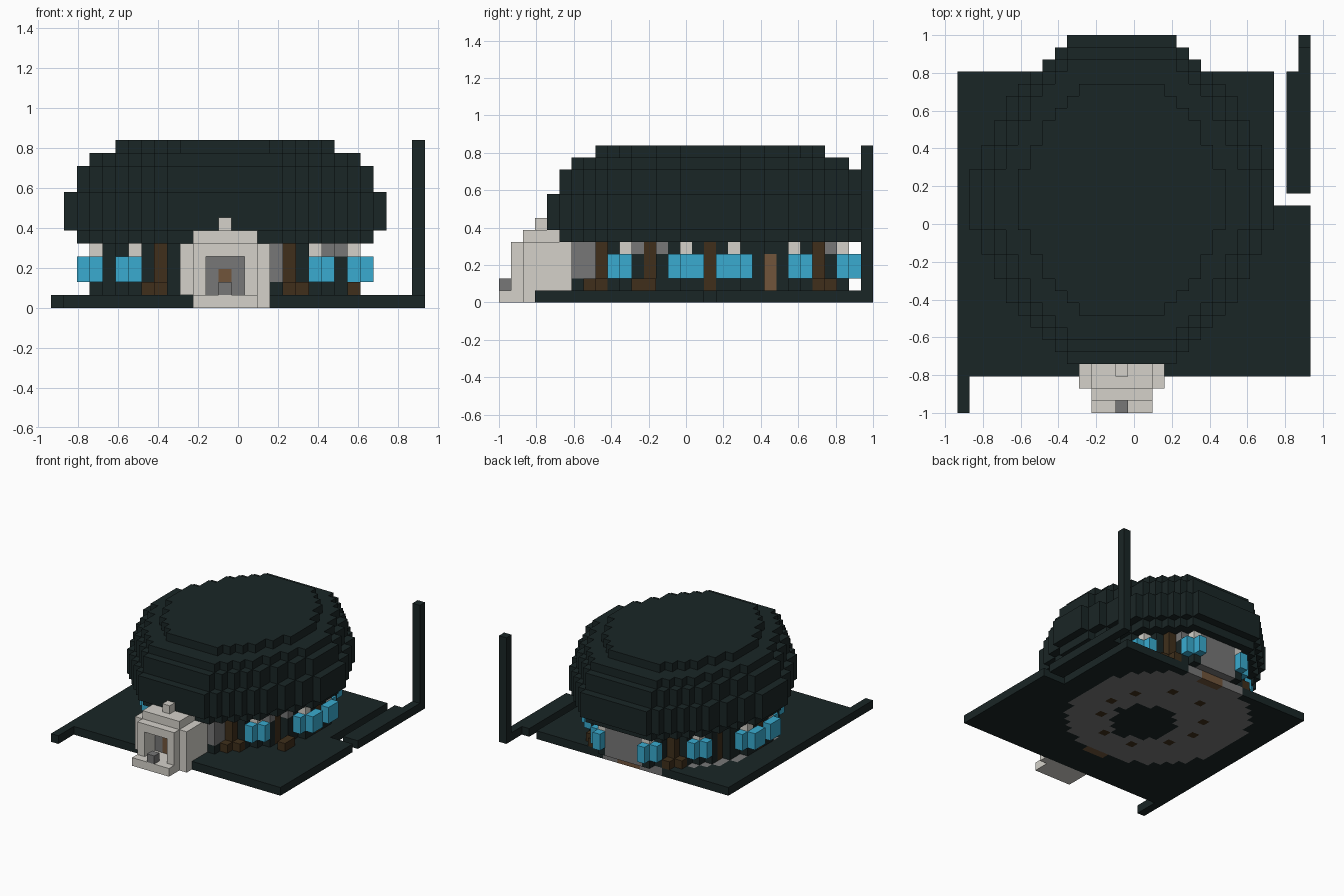
import bpy
import bmesh
from mathutils import Vector

if "Cube" in bpy.data.objects:
    bpy.data.objects.remove(bpy.data.objects["Cube"], do_unlink=True)

U = 2 / 31            # block size
CI, CJ = 13, 17       # centre column of the round house


def material(name, rgb):
    m = bpy.data.materials.new(name)
    m.use_nodes = True
    m.diffuse_color = (*rgb, 1)
    m.node_tree.nodes["Principled BSDF"].inputs["Base Color"].default_value = (*rgb, 1)
    return m


GREEN = material("dark green", (0.01, 0.019, 0.019))
STONE = material("pale stone", (0.66, 0.64, 0.59))
GREY = material("mid grey", (0.185, 0.185, 0.185))
BLUE = material("window blue", (0.041, 0.41, 0.63))
BROWN = material("dark brown", (0.05, 0.028, 0.011))
WOOD = material("light wood", (0.165, 0.09, 0.044))

SIDES = [Vector(v) for v in ((1, 0, 0), (-1, 0, 0), (0, 1, 0), (0, -1, 0), (0, 0, 1), (0, 0, -1))]


def box(i0, i1, j0, j1, k0, k1):
    return {(i, j, k) for i in range(i0, i1) for j in range(j0, j1) for k in range(k0, k1)}


def build(name, cells, mat):
    """Skin a set of blocks with outward faces only."""
    bm = bmesh.new()
    corners = {}

    def vert(p):
        key = tuple(round(c) for c in p)
        if key not in corners:
            i, j, k = key
            corners[key] = bm.verts.new(((i - 14.5) * U, (j - 15.5) * U, k * U))
        return corners[key]

    for c in sorted(cells):
        for n in SIDES:
            if tuple(int(a + b) for a, b in zip(c, n)) in cells:
                continue
            a = Vector((abs(n.y), abs(n.z), abs(n.x)))
            b = n.cross(a)
            mid = Vector(c) + Vector((0.5, 0.5, 0.5)) + n / 2
            quad = [vert(mid + (a * s + b * t) / 2) for s, t in ((-1, -1), (1, -1), (1, 1), (-1, 1))]
            bm.faces.new(quad)
    me = bpy.data.meshes.new(name)
    bm.to_mesh(me)
    bm.free()
    me.materials.append(mat)
    ob = bpy.data.objects.new(name, me)
    bpy.context.collection.objects.link(ob)


def rounded(steps, k0, k1):
    """Round plan: steps are half depths from the outermost column inward."""
    cells = set()
    for d in range(len(steps)):
        h = steps[len(steps) - 1 - d]
        for i in {CI - d, CI + d}:
            cells |= box(i, i + 1, CJ - h, CJ + h + 1, k0, k1)
    return cells


def column(dx, dy, k0, k1):
    return box(CI + dx, CI + dx + 1, CJ + dy, CJ + dy + 1, k0, k1)


def around(points, k0, k1, front=True):
    """Mirror (dx, dy) columns to all four quarters."""
    cells = set()
    for dx, dy in points:
        for sx in (-1, 1):
            for sy in ((-1, 1) if front else (1,)):
                cells |= column(sx * dx, sy * dy, k0, k1)
    return cells


def plan(top):
    return [2, 4, 6] + list(range(8, top)) + [top] * 5


# Domed roof in stepped layers
roof = rounded(plan(12), 5, 6) | rounded(plan(13), 6, 9)
roof |= rounded(plan(12), 9, 11) | rounded(plan(11), 11, 12)
roof |= rounded([2, 4, 6, 7, 8, 9, 9, 9, 9], 12, 13)

# Ground slab, side path and corner tab
ground = box(0, 26, 3, 28, 0, 1) | box(26, 29, 3, 17, 0, 1) | box(0, 1, 0, 3, 0, 1)
path = box(27, 29, 18, 28, 0, 1) | box(28, 29, 28, 31, 0, 1)

# Floor ring set into the slab, with stubs and thresholds
floor = {(i, j, k) for i, j, k in ground
         if (i - CI + 0.5) ** 2 + (j - CJ - 0.5) ** 2 < 110
         and (i - CI - 0.3) ** 2 + (j - CJ + 1.4) ** 2 > 14}
stubs = around([(5, 3), (2, 6), (6, 0)], 0, 1) & floor
sills = box(12, 15, 27, 28, 0, 1) | box(12, 15, 7, 8, 0, 1)
floor -= stubs | sills
ground -= floor | stubs | sills

# House wall, posts, windows and lintels
wall = rounded([2, 4, 6, 7, 8, 8, 10, 11, 11, 11, 11], 1, 5)
wood_post = column(8, 5, 1, 4)
posts = around([(5, 9), (8, 5), (10, 0)], 1, 5) - column(8, 5, 1, 5)
steps = around([(5, 10), (6, 9)], 1, 2) | column(10, -5, 1, 2) | column(10, -6, 1, 2)
lintels = around([(7, 7), (10, 2)], 4, 5) | around([(3, 11)], 4, 5, False)
windows = around([(8, 7), (7, 8), (11, 1), (11, 2), (10, 3)], 2, 4)
windows |= around([(3, 12), (4, 11)], 2, 4, False)
wall -= column(8, 6, 1, 5) | column(-8, 6, 1, 5)
panels = box(CI - 2, CI + 3, CJ + 11, CJ + 12, 1, 5)
panels |= column(4, -11, 2, 5) | column(4, -10, 2, 5)
panels |= column(8, -6, 4, 5) | column(9, -4, 4, 5) | column(4, 10, 4, 5)
wall |= column(4, -11, 1, 2) | column(-4, -11, 1, 5) | column(8, 6, 1, 5) | column(-8, 6, 1, 5)
wall -= posts | lintels | windows | panels | steps | wood_post

# Stone porch with a recessed doorway
porch = box(10, 17, 2, 6, 1, 5) | box(11, 16, 1, 2, 1, 5) | box(11, 16, 2, 5, 5, 6)
porch |= box(11, 16, 0, 3, 0, 1) | box(16, 17, 2, 3, 0, 1) | box(13, 14, 3, 4, 6, 7)
porch -= box(12, 15, 1, 5, 1, 4)
recess = box(12, 15, 3, 5, 1, 4)
door = box(13, 14, 3, 4, 1, 3)

build("roof", roof, GREEN)
build("ground_slab", ground, GREEN)
build("side_path", path, GREEN)
build("corner_post", box(28, 29, 30, 31, 1, 13), GREEN)
build("floor_ring", floor, GREY)
build("floor_stubs", stubs, BROWN)
build("thresholds", sills, WOOD)
build("house_wall", wall, GREEN)
build("wall_posts", posts, BROWN)
build("post_steps", steps, BROWN)
build("wood_post", wood_post, WOOD)
build("window_lintels", lintels, STONE)
build("windows", windows, BLUE)
build("wall_panels", panels, GREY)
build("porch", porch, STONE)
build("porch_recess", recess - door, GREY)
build("porch_door", door, WOOD)
build("porch_block", box(13, 14, 0, 1, 1, 2), GREY)
